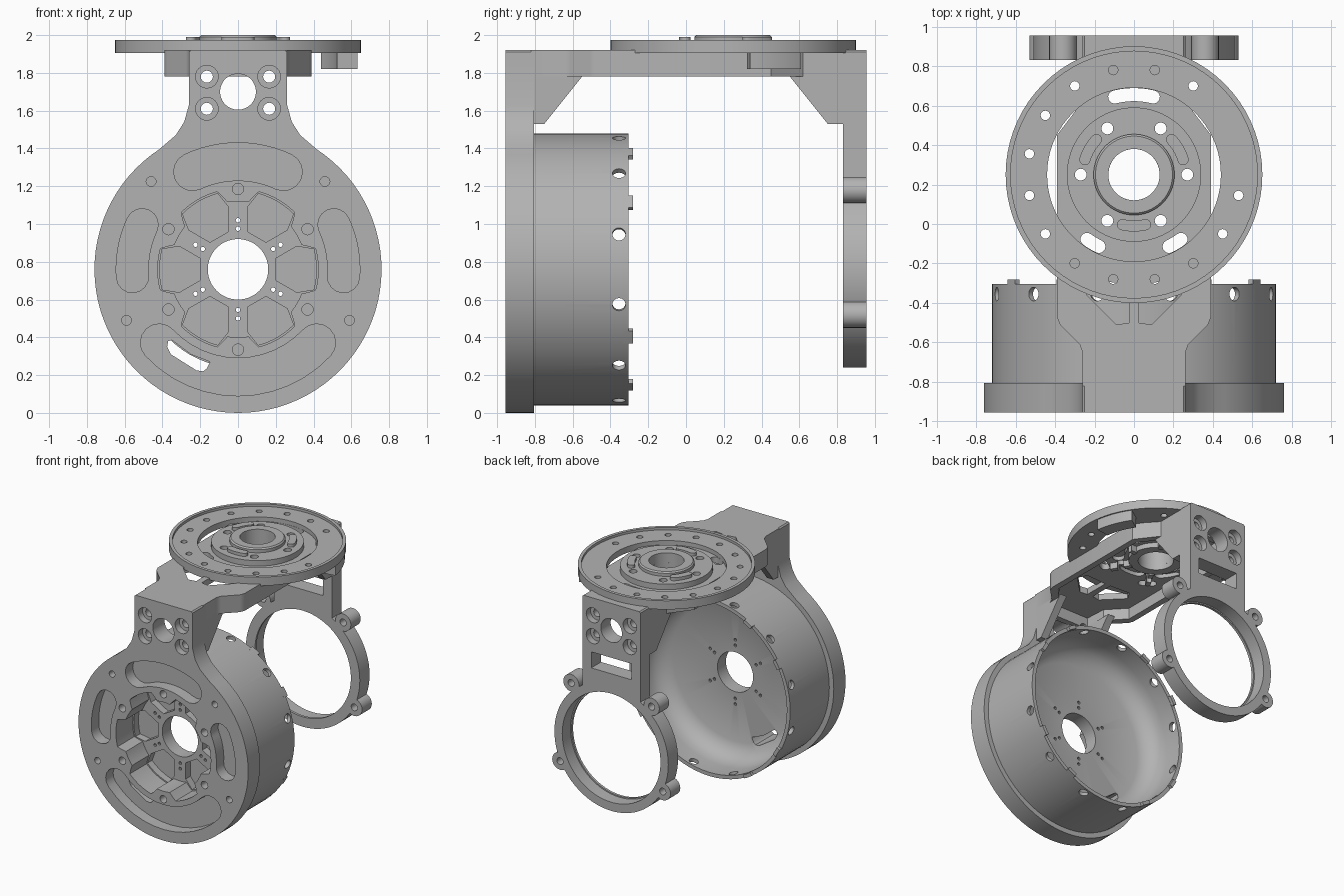
import bpy, bmesh
from math import sin, cos, radians
from mathutils import Vector

if "Cube" in bpy.data.objects:
    bpy.data.objects.remove(bpy.data.objects["Cube"], do_unlink=True)

metal = bpy.data.materials.new("machined grey")
metal.use_nodes = True
GREY = (0.45, 0.45, 0.45, 1)
metal.diffuse_color = GREY
metal.node_tree.nodes["Principled BSDF"].inputs["Base Color"].default_value = GREY

HUB = (0, 0.76)      # drum axis in x, z
TURN = (0, 0.25)     # turntable axis in x, y
BACK = (0, 0.75)     # rear ring axis in x, z
PLACE = {"X": lambda a, b, h: (h, a, b), "Y": lambda a, b, h: (a, h, b), "Z": lambda a, b, h: (a, b, h)}


def polar(c, r, deg):
    return (c[0] + r * cos(radians(deg)), c[1] + r * sin(radians(deg)))


def arc(c, r, a0, a1, n=12):
    return [polar(c, r, a0 + (a1 - a0) * i / n) for i in range(n + 1)]


def circle(c, r, n=24):
    return arc(c, r, 0, 360, n)[:-1]


def slot(c, r, w, a0, a1):
    """Curved slot with rounded ends, w is half its width."""
    return (arc(c, r + w, a0, a1) + arc(polar(c, r, a1), w, a1, a1 + 180, 8)[1:-1]
            + arc(c, r - w, a1, a0) + arc(polar(c, r, a0), w, a0 + 180, a0 + 360, 8)[1:-1])


def rect(x0, x1, y0, y1):
    return [(x0, y0), (x1, y0), (x1, y1), (x0, y1)]


def mirrored(half):
    return half + [(-x, y) for x, y in reversed(half)]


def finish(name, bm):
    bmesh.ops.recalc_face_normals(bm, faces=bm.faces)
    me = bpy.data.meshes.new(name)
    bm.to_mesh(me)
    bm.free()
    me.materials.append(metal)
    ob = bpy.data.objects.new(name, me)
    bpy.context.collection.objects.link(ob)
    return ob


def prisms(name, axis, outlines, lo, hi):
    """Extrude each outline along the axis from lo to hi."""
    bm = bmesh.new()
    for pts in outlines:
        ends = [[bm.verts.new(PLACE[axis](a, b, h)) for a, b in pts] for h in (lo, hi)]
        for e in ends:
            bm.faces.new(e)
        for i in range(len(pts)):
            j = (i + 1) % len(pts)
            bm.faces.new((ends[0][i], ends[0][j], ends[1][j], ends[1][i]))
    return finish(name, bm)


def lathe(name, axis, c, profile, n=72):
    """Spin a closed (radius, height) profile about the axis."""
    bm = bmesh.new()
    loops = []
    for k in range(n):
        loops.append([bm.verts.new(PLACE[axis](*polar(c, r, 360 * k / n), h)) for r, h in profile])
    for k in range(n):
        a, b = loops[k], loops[(k + 1) % n]
        for i in range(len(profile)):
            j = (i + 1) % len(profile)
            bm.faces.new((a[i], a[j], b[j], b[i]))
    return finish(name, bm)


def subtract(targets, cutter):
    for ob in targets:
        m = ob.modifiers.new("cut", "BOOLEAN")
        m.operation, m.solver, m.object = "DIFFERENCE", "EXACT", cutter
        bpy.context.view_layer.objects.active = ob
        bpy.ops.object.modifier_apply(modifier=m.name)
    bpy.data.objects.remove(cutter, do_unlink=True)


def cut(targets, axis, outlines, lo, hi):
    subtract(targets, prisms("cutter", axis, outlines, lo, hi))


# Front plate with neck, and the open drum behind it
fillet = [(0.4, 1.41), (0.33, 1.47), (0.285, 1.54), (0.26, 1.63), (0.26, 1.91), (0.25, 1.92)]
rim = arc(HUB, 0.76, -90, 57, 36)
plate = prisms("front_plate", "Y", [mirrored(rim[1:] + fillet) + [rim[0]]], -0.955, -0.805)
drum = lathe("drum", "Y", HUB, [(0.16, -0.82), (0.72, -0.82), (0.72, -0.305), (0.69, -0.305), (0.69, -0.45),
                                (0.683, -0.51), (0.66, -0.56), (0.62, -0.6), (0.56, -0.63), (0.16, -0.63)])
body = [plate, drum]
cut([plate], "Y", [circle(HUB, 0.16, 72)], -1, -0.7)

# Curved pockets in the plate, one with a window through the floor
cut(body, "Y", [slot(HUB, 0.57, 0.1, 65, 115), slot(HUB, 0.57, 0.1, -137, -43),
                slot(HUB, 0.56, 0.085, -4, 25), slot(HUB, 0.56, 0.085, 155, 184)], -1, -0.86)
window = [(-0.37, 0.38), (-0.375, 0.35), (-0.355, 0.31), (-0.22, 0.225), (-0.185, 0.22),
          (-0.165, 0.235), (-0.148, 0.27), (-0.25, 0.31), (-0.35, 0.385)]
cut(body, "Y", [window], -1, -0.4)

# Flower recess with six bosses, then deeper sector pockets between ribs
flower = []
for a in range(0, 360, 3):
    d = abs(a % 60 - 30)
    flower.append(polar(HUB, 0.36 + 0.065 * min(1, max(0, (d - 9) / 6)), a))
cut(body, "Y", [flower], -1, -0.74)
sectors = []
for k in range(6):
    a = 60 * k
    ribs = [[polar(polar(HUB, t, a + 30 * s), 0.05, a - 60 * s) for t in (0.2, 0.33)] for s in (-1, 1)]
    sectors.append(ribs[0] + arc(HUB, 0.415, a - 15, a + 15, 6) + ribs[1][::-1])
cut(body, "Y", sectors, -1, -0.68)

# Screw holes
bosses = range(30, 390, 60)
cut(body, "Y", [circle(polar(HUB, 0.425, a), 0.03, 16) for a in bosses], -1, -0.75)
cut(body, "Y", [circle(polar(HUB, r, a), 0.012, 10) for a in bosses for r in (0.215, 0.26)], -1, -0.5)
cut(body, "Y", [circle(p, 0.026, 16) for p in
                [(0.46, 1.225), (-0.46, 1.225), (0.59, 0.49), (-0.59, 0.49)]], -1, -0.77)

# Radial holes and rim tabs of the drum
for k in range(12):
    a = radians(15 + 30 * k)
    bm = bmesh.new()
    bmesh.ops.create_cone(bm, cap_ends=True, segments=16, radius1=0.035, radius2=0.035, depth=0.2)
    d = Vector((cos(a), 0, sin(a)))
    bmesh.ops.transform(bm, matrix=d.to_track_quat("Z", "Y").to_matrix().to_4x4(), verts=bm.verts)
    bmesh.ops.translate(bm, vec=d * 0.71 + Vector((0, -0.355, 0.76)), verts=bm.verts)
    subtract([drum], finish("hole_cutter", bm))
tabs = [arc(HUB, 0.72, a - 3, a + 3, 3) + arc(HUB, 0.692, a + 3, a - 3, 3)
        for s in (0, 180) for a in (s - 60, s - 30, s + 30, s + 60)]
prisms("drum_tabs", "Y", tabs, -0.33, -0.28)

# Bridge tray over the top
beam_half = [(0.26, -0.82), (0.26, -0.65), (0.275, -0.61), (0.375, -0.51), (0.39, -0.47),
             (0.39, 0.45), (0.26, 0.62), (0.26, 0.84)]
beam = prisms("bridge", "Z", [mirrored(beam_half)], 1.78, 1.92)
tray_half = [(0.2, -0.77), (0.21, -0.6), (0.34, -0.46), (0.34, 0.43), (0.21, 0.6), (0.2, 0.79)]
cut([beam], "Z", [mirrored(tray_half)], 1.7, 1.87)
cut([beam], "Z", [circle(TURN, 0.13, 48)], 1.7, 2.1)
front_vent = [(0.025, -0.3), (0.025, -0.5), (0.09, -0.51), (0.24, -0.36), (0.2, -0.29)]
vents = [front_vent, [(-x, y) for x, y in front_vent]]
vents += [slot(TURN, 0.405, 0.033, a - h, a + h) for a, h in ((90, 14), (239, 5), (301, 5))]
vents += [slot(TURN, 0.275, 0.045, a - 13, a + 13) for a in bosses]
cut([beam], "Z", vents, 1.7, 2.1)

# Ribs under the tray
spokes = []
for a in range(0, 360, 60):
    spokes.append([polar(polar(TURN, r, a), 0.018, a + s) for r, s in
                   ((0.19, -90), (0.35, -90), (0.35, 90), (0.19, 90))])
tray_ribs = prisms("tray_ribs", "Z", spokes, 1.82, 1.88)

# Gusset cheeks at both ends
for name, s, y in (("front_gusset", -1, 0.82), ("back_gusset", 1, 0.84)):
    pts = [(s * y, 1.8), (s * 0.53, 1.8), (s * 0.55, 1.78), (s * 0.75, 1.53), (s * y, 1.53)]
    prisms(name + "_left", "X", [pts], 0.2, 0.26)
    prisms(name + "_right", "X", [pts], -0.26, -0.2)

# Rear arm: neck, bearing ring and screw ears
neck_pts = arc(BACK, 0.47, 56.4, 123.6) + [(-0.26, 1.91), (-0.25, 1.92), (0.25, 1.92), (0.26, 1.91)]
neck = prisms("back_neck", "Y", [neck_pts], 0.83, 0.955)
cut([neck], "Y", [rect(-0.18, 0.18, 1.35, 1.48)], 0.7, 1.1)
ring = lathe("back_ring", "Y", BACK, [(0.43, 0.83), (0.51, 0.83), (0.51, 0.955), (0.44, 0.955),
                                      (0.44, 0.85), (0.43, 0.85)])
ear_at = [(0.36, 1.18), (-0.36, 1.18), (0.46, 0.52), (-0.46, 0.52)]
ears = prisms("back_ears", "Y", [circle(p, 0.07, 24) for p in ear_at], 0.83, 0.955)
cut([ring, ears, neck], "Y", [circle(p, 0.028, 16) for p in ear_at], 0.7, 1.1)

# Neck bores and counterbored bolt holes
bolts = [(x, z) for x in (-0.165, 0.165) for z in (1.61, 1.78)]
for part, lo, hi, face, deep in ((plate, -1.1, -0.7, -1.1, -0.9), (neck, 0.7, 1.1, 0.9, 1.1)):
    cut([part], "Y", [circle((0, 1.7), 0.095, 36)], lo, hi)
    cut([part], "Y", [circle(p, 0.06, 24) for p in bolts], face, deep)
    cut([part, beam], "Y", [circle(p, 0.032, 16) for p in bolts], lo, hi)

# Turntable ring with rim lip, hole circle and a block under its edge
table = lathe("turntable_ring", "Z", TURN, [(0.44, 1.905), (0.65, 1.905), (0.65, 1.975),
                                            (0.625, 1.975), (0.625, 1.955), (0.44, 1.955)])
cut([table], "Z", [circle(polar(TURN, 0.54, 11.25 + 22.5 * k), 0.024, 16)
                   for k in range(2, 16)], 1.8, 2.1)
prisms("ring_block", "Z", [arc(TURN, 0.64, 8, 34) + arc(TURN, 0.53, 34, 8)], 1.82, 1.91)

# Turntable hub with bolt holes and raised keys
hub = lathe("turntable_hub", "Z", TURN, [(0.13, 1.83), (0.2, 1.83), (0.2, 1.9), (0.34, 1.9), (0.34, 1.965),
                                         (0.205, 1.965), (0.205, 1.99), (0.195, 2.0), (0.13, 2.0)])
cut([hub, beam, tray_ribs], "Z", [circle(polar(TURN, 0.27, 60 * k), 0.03, 16) for k in range(6)], 1.7, 2.1)
prisms("hub_keys", "Z", [slot(TURN, 0.26, 0.028, a - 13, a + 13) for a in (30, 150, 270)], 1.95, 1.99)

# Smooth the round walls, keep the edges sharp
bpy.ops.object.select_all(action="DESELECT")
for ob in bpy.context.scene.objects:
    if ob.type == "MESH" and ob.data.materials and ob.data.materials[0] == metal:
        ob.select_set(True)
        bpy.context.view_layer.objects.active = ob
bpy.ops.object.shade_smooth_by_angle(angle=radians(30))
